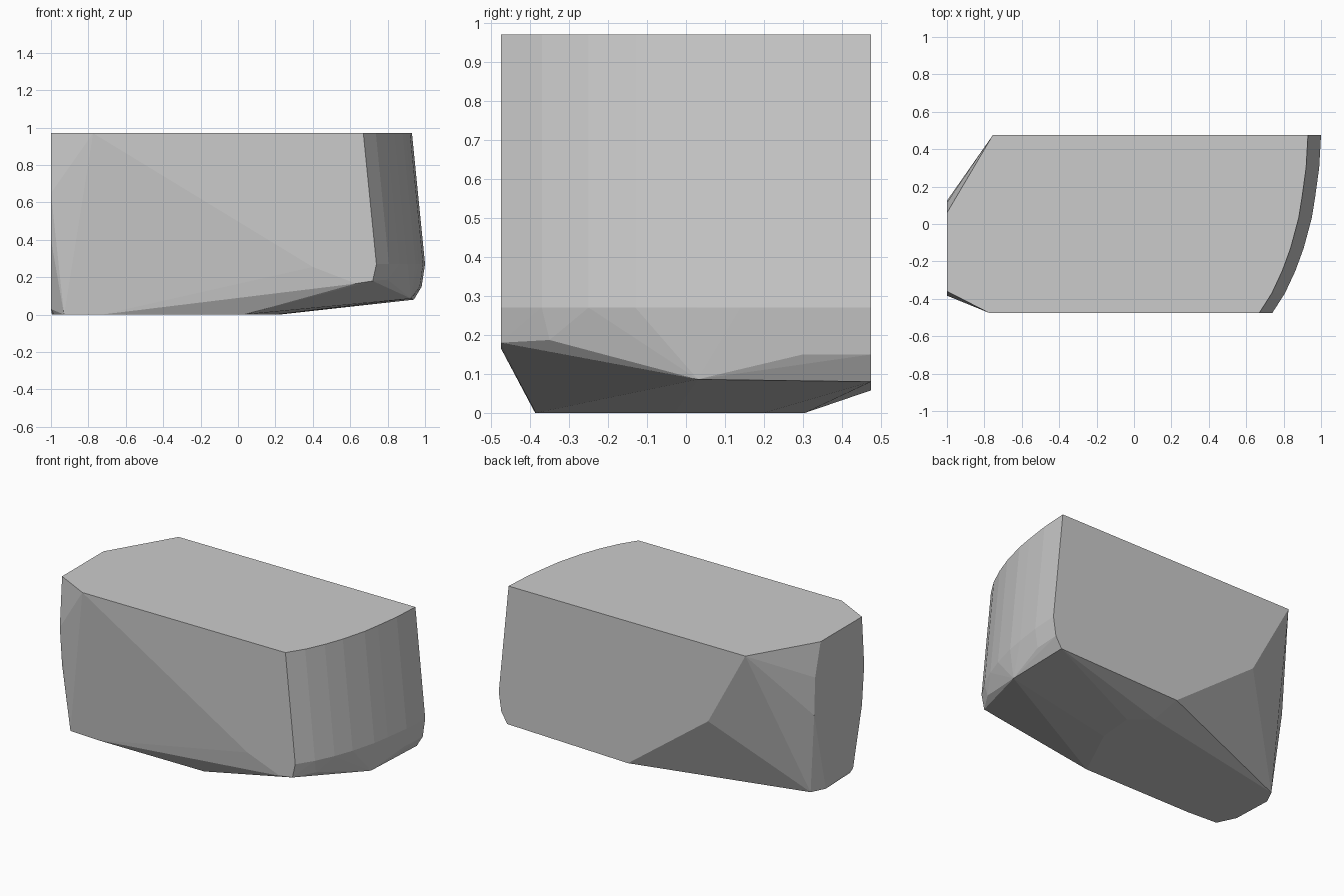
import bpy, bmesh, math

# curved right end in plan: (y, x at its widest level)
end_curve = [(0.475, 1.0), (0.3, 0.99), (0.14, 0.968), (0.03, 0.95), (-0.13, 0.907),
             (-0.25, 0.863), (-0.37, 0.807), (-0.475, 0.74)]

points = []
for y, x in end_curve:
    points += [(x - 0.07, y, 0.97), (x, y, 0.27)]
    if y > 0:
        points.append((x - 0.018, y, 0.15))

# lower lip of the curved end
points += [(0.94, 0.475, 0.08), (0.925, 0.03, 0.086), (0.8, -0.35, 0.187), (0.72, -0.475, 0.18)]

# flat back face, cut away at lower left
points += [(0.08, 0.475, 0.058), (-0.49, 0.475, 0.48), (-0.755, 0.475, 0.97)]

# flat left end
points += [(-1, 0.06, 0.97), (-1, 0.115, 0.76), (-1, 0.125, 0.52), (-0.995, 0.0, 0),
           (-1, -0.27, 0.03), (-1, -0.36, 0.4), (-1, -0.383, 0.65), (-1, -0.36, 0.97)]

# front face, its lower left leaning inward
points += [(-0.775, -0.475, 0.97), (0.1, -0.475, 0.43),
           (0.4, -0.475, 0.255), (0.63, -0.475, 0.166)]

# flat underside
points += [(-0.95, 0.09, 0), (-0.985, -0.26, 0), (-0.93, -0.375, 0), (-0.73, -0.387, 0),
           (0.03, -0.385, 0), (0.2, -0.03, 0), (0.22, 0.2, 0), (0.1, 0.305, 0)]

# wrap everything in one convex block
bm = bmesh.new()
for p in points:
    bm.verts.new(p)
hull = bmesh.ops.convex_hull(bm, input=bm.verts[:])
loose = [v for v in bm.verts if not v.link_faces]
bmesh.ops.delete(bm, geom=loose, context='VERTS')
bmesh.ops.dissolve_limit(bm, angle_limit=math.radians(0.5), verts=bm.verts[:], edges=bm.edges[:])
bmesh.ops.recalc_face_normals(bm, faces=bm.faces[:])

mesh = bpy.data.meshes.new("faceted_block")
bm.to_mesh(mesh)
bm.free()
block = bpy.data.objects.new("faceted_block", mesh)
bpy.context.collection.objects.link(block)
